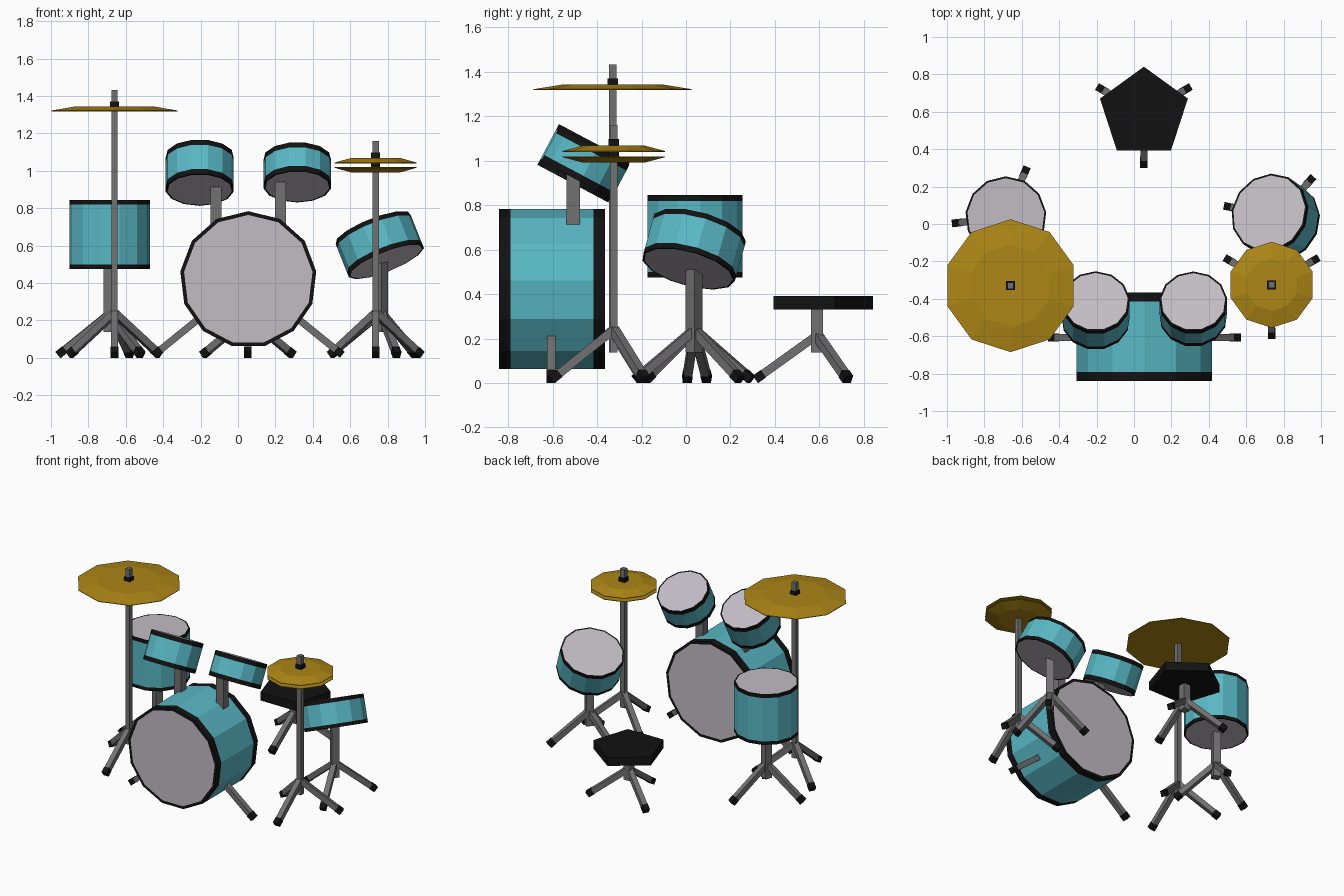
import bpy, bmesh, math
from mathutils import Vector, Matrix

if "Cube" in bpy.data.objects:
    bpy.data.objects.remove(bpy.data.objects["Cube"])


def material(name, rgb):
    m = bpy.data.materials.new(name)
    m.diffuse_color = (*rgb, 1)
    m.use_nodes = True
    m.node_tree.nodes["Principled BSDF"].inputs["Base Color"].default_value = m.diffuse_color
    return m


TEAL = material("teal_shell", (0.10, 0.48, 0.56))
BLACK = material("black_trim", (0.006, 0.006, 0.006))
HEAD = material("drum_skin", (0.54, 0.50, 0.55))
GOLD = material("brass", (0.42, 0.24, 0.008))
METAL = material("metal", (0.17, 0.165, 0.17))


def lathe(name, loc, rings, mats, sides, axis=(0, 0, 1)):
    """Faceted solid from (radius, height) rings; mats holds bottom cap, bands, top cap."""
    bm = bmesh.new()
    slots = list(dict.fromkeys(mats))
    loops = []
    for r, z in rings:
        loops.append([bm.verts.new((r * math.sin(2 * math.pi * i / sides),
                                    r * math.cos(2 * math.pi * i / sides), z))
                      for i in range(sides)])
    bm.faces.new(loops[0]).material_index = slots.index(mats[0])
    for k, (a, b) in enumerate(zip(loops, loops[1:])):
        for i in range(sides):
            j = (i + 1) % sides
            f = bm.faces.new((a[i], b[i], b[j], a[j]))
            f.material_index = slots.index(mats[k + 1])
    bm.faces.new(loops[-1][::-1]).material_index = slots.index(mats[-1])
    bmesh.ops.recalc_face_normals(bm, faces=bm.faces)
    me = bpy.data.meshes.new(name)
    bm.to_mesh(me)
    bm.free()
    for m in slots:
        me.materials.append(m)
    ob = bpy.data.objects.new(name, me)
    bpy.context.collection.objects.link(ob)
    turn = Vector((0, 0, 1)).rotation_difference(Vector(axis).normalized())
    ob.matrix_world = Matrix.Translation(loc) @ turn.to_matrix().to_4x4()
    return ob


def drum(name, loc, r, depth, rim, lip, axis=(0, 0, 1)):
    h = depth / 2
    rings = [(r - lip, -h), (r, -h), (r, -h + rim), (r, h - rim), (r, h), (r - lip, h)]
    lathe(name, loc, rings, [HEAD, BLACK, BLACK, TEAL, BLACK, BLACK, HEAD], 13, axis)


def bar(name, p0, p1, w, mat, spin=0):
    """Square bar between two points."""
    p0, p1 = Vector(p0), Vector(p1)
    d = p1 - p0
    bm = bmesh.new()
    bmesh.ops.create_cube(bm, size=1)
    bmesh.ops.scale(bm, vec=(w, w, d.length), verts=bm.verts)
    me = bpy.data.meshes.new(name)
    bm.to_mesh(me)
    bm.free()
    me.materials.append(mat)
    ob = bpy.data.objects.new(name, me)
    bpy.context.collection.objects.link(ob)
    if abs(d.x) + abs(d.y) < 1e-6:
        rot = Matrix.Rotation(spin, 4, 'Z')
    else:
        rot = d.to_track_quat('Z', 'Y').to_matrix().to_4x4()
    ob.matrix_world = Matrix.Translation((p0 + p1) / 2) @ rot


def leg(name, p0, p1):
    """Leg with a rubber foot at its lower end."""
    p0, p1 = Vector(p0), Vector(p1)
    knee = p1 - (p1 - p0).normalized() * 0.045
    bar(name, p0, knee, 0.038, METAL)
    bar(name + "_foot", knee, p1, 0.041, BLACK)


def stand(name, x, y, top, stem, angle, hub=0.24):
    bar(name + "_stem", (x, y, 0.137), (x, y, top), stem, METAL, math.radians(angle))
    for i in range(3):
        a = math.radians(angle + 120 * i)
        leg(f"{name}_leg_{i + 1}", (x, y, hub),
            (x + 0.278 * math.cos(a), y + 0.278 * math.sin(a), 0.016))


# Drums
tilt = math.radians(28)
lean = (0, math.sin(tilt), math.cos(tilt))
drum("bass_drum", (0.055, -0.603, 0.418), 0.366, 0.475, 0.05, 0.02, (0, -1, 0))
drum("floor_tom", (-0.685, 0.038, 0.66), 0.217, 0.37, 0.025, 0.01)
drum("snare_drum", (0.757, 0.035, 0.603), 0.217, 0.195, 0.025, 0.01, (-0.36, 0.25, 0.9))
drum("rack_tom_left", (-0.205, -0.463, 0.99), 0.183, 0.207, 0.03, 0.01, lean)
drum("rack_tom_right", (0.317, -0.455, 0.992), 0.182, 0.172, 0.03, 0.01, lean)

# Bass drum spurs and tom posts, mirrored about the bass drum centre
for side, label in ((-1, "left"), (1, "right")):
    leg("bass_spur_" + label, (0.055 + side * 0.22, -0.607, 0.245),
        (0.055 + side * 0.503, -0.607, 0.016))
    bar("tom_post_" + label, (0.055 + side * 0.172, -0.508, 0.68),
        (0.055 + side * 0.172, -0.508, 0.95), 0.06, METAL)

# Stands
stand("floor_tom_stand", -0.685, 0.038, 0.50, 0.054, 67)
stand("snare_stand", 0.765, 0.037, 0.56, 0.054, 48)
stand("crash_stand", -0.66, -0.33, 1.432, 0.034, -90)
stand("hi_hat_stand", 0.736, -0.325, 1.16, 0.034, -90)
stand("stool_stand", 0.053, 0.59, 0.34, 0.054, -90, 0.215)

# Cymbals and their clutches
lathe("crash_cymbal", (-0.66, -0.33, 1.318), [(0.355, 0), (0.355, 0.004), (0.22, 0.026)],
      [GOLD] * 4, 10)
lathe("hi_hat_top", (0.736, -0.325, 1.04), [(0.23, 0), (0.23, 0.004), (0.14, 0.028)],
      [GOLD] * 4, 10)
lathe("hi_hat_bottom", (0.736, -0.325, 0.992), [(0.14, 0), (0.23, 0.024), (0.23, 0.028)],
      [GOLD] * 4, 10)
bar("crash_clutch", (-0.66, -0.33, 1.335), (-0.66, -0.33, 1.37), 0.048, BLACK)
bar("hi_hat_clutch", (0.736, -0.325, 1.0), (0.736, -0.325, 1.098), 0.048, BLACK)

# Stool seat
lathe("stool_seat", (0.053, 0.594, 0.33), [(0.247, 0), (0.247, 0.062)], [BLACK] * 3, 5)
